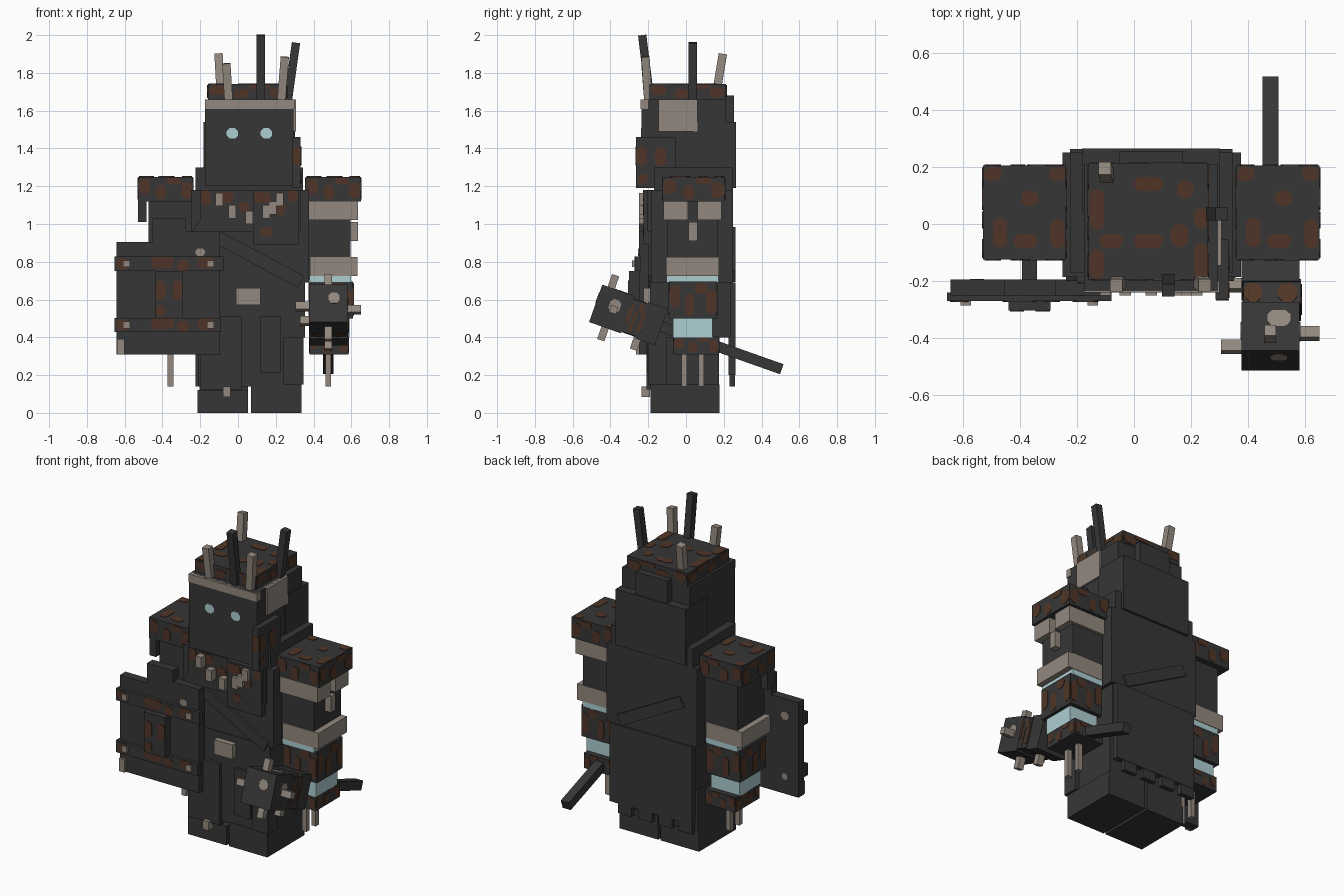
import bpy, bmesh, math
from mathutils import Matrix, Vector


def material(name, rgb):
    m = bpy.data.materials.new(name)
    m.diffuse_color = (*rgb, 1)
    return m


DARK = material("charcoal", (0.037, 0.037, 0.037))
RUST = material("rust brown", (0.080, 0.036, 0.020))
BONE = material("bone grey", (0.29, 0.25, 0.21))
CYAN = material("pale cyan", (0.42, 0.62, 0.64))
CX = 0.06  # body symmetry line


def finish(name, bm, mat, matrix=None):
    me = bpy.data.meshes.new(name)
    bmesh.ops.recalc_face_normals(bm, faces=bm.faces)
    if matrix:
        bm.transform(matrix)
    bm.to_mesh(me)
    bm.free()
    me.materials.append(mat)
    ob = bpy.data.objects.new(name, me)
    bpy.context.collection.objects.link(ob)
    return ob


def box(name, x, y, z, mat=DARK, matrix=None):
    """Box from (low, high) ranges."""
    bm = bmesh.new()
    bmesh.ops.create_cube(bm, size=1)
    for v in bm.verts:
        v.co = [r[0] if c < 0 else r[1] for c, r in zip(v.co, (x, y, z))]
    return finish(name, bm, mat, matrix)


def rod(name, a, b, width, mat):
    """Square bar between two points."""
    a, b = Vector(a), Vector(b)
    d = b - a
    rot = Matrix.Rotation(math.atan2(d.x, d.z), 4, 'Y') @ Matrix.Rotation(
        -math.atan2(d.y, math.hypot(d.x, d.z)), 4, 'X')
    h = width / 2
    return box(name, (-h, h), (-h, h), (0, d.length), mat, Matrix.Translation(a) @ rot)


def spots(name, axis, sign, plane, items, mat=RUST, matrix=None):
    """Thin chamfered plates (a, b, width, height) on an axis-aligned face."""
    bm = bmesh.new()
    others = [i for i in range(3) if i != axis]
    for a, b, w, h in items:
        c = min(w, h) * 0.28
        w, h = w / 2, h / 2
        ring = [(w, h - c), (w - c, h), (c - w, h), (-w, h - c),
                (-w, c - h), (c - w, -h), (w - c, -h), (w, c - h)]
        layers = []
        for depth in (-0.003, 0.003):
            vs = []
            for p, q in ring:
                co = [0, 0, 0]
                co[axis] = plane + sign * depth
                co[others[0]], co[others[1]] = a + p, b + q
                vs.append(bm.verts.new(co))
            layers.append(vs)
            bm.faces.new(vs)
        for i in range(8):
            j = (i + 1) % 8
            bm.faces.new((layers[0][i], layers[0][j], layers[1][j], layers[1][i]))
    return finish(name, bm, mat, matrix)


def side_spots(name, x, y, z, matrix=None):
    """Rust blotches around the four upright sides of a box."""
    H = z[1] - z[0]
    for axis, r, along in ((0, x, y), (1, y, x)):
        L = along[1] - along[0]
        items = [(along[0] + L * f, z[0] + H * g, L * w, H * h) for f, g, w, h in
                 ((0.12, 0.6, 0.2, 0.6), (0.42, 0.38, 0.18, 0.6),
                  (0.66, 0.82, 0.26, 0.28), (0.88, 0.45, 0.2, 0.65))]
        for sign in (-1, 1):
            spots(name, axis, sign, r[sign > 0], items, RUST, matrix)


def mir(r, side):
    return r if side > 0 else (2 * CX - r[1], 2 * CX - r[0])


# Head, cap, brow band, eyes
box("head", (-0.175, 0.295), (-0.235, 0.21), (1.2, 1.66))
box("cap", (-0.16, 0.26), (-0.195, 0.213), (1.66, 1.74))
side_spots("cap_side_rust", (-0.16, 0.26), (-0.195, 0.213), (1.66, 1.74))
spots("cap_top_rust", 2, 1, 1.74, [
    (0.05, 0.14, 0.1, 0.05), (-0.13, 0.05, 0.05, 0.14), (0.18, 0.12, 0.06, 0.06),
    (-0.08, -0.06, 0.08, 0.05), (0.05, -0.06, 0.1, 0.05), (-0.13, -0.14, 0.05, 0.1),
    (0.16, -0.04, 0.06, 0.08), (0.235, -0.13, 0.05, 0.12), (0.235, 0.02, 0.05, 0.07)])
box("brow_band", (-0.175, 0.3), (-0.24, -0.2), (1.61, 1.66), BONE)
spots("eyes", 1, -1, -0.236, [(-0.03, 1.48, 0.06, 0.055), (0.15, 1.48, 0.06, 0.055)], CYAN)
box("ear_plate", (0.28, 0.306), (-0.145, 0.06), (1.49, 1.66), BONE)
box("cheek_guard", (0.285, 0.332), (-0.265, -0.055), (1.19, 1.46))
spots("cheek_rust", 0, 1, 0.332, [(-0.235, 1.36, 0.05, 0.1), (-0.135, 1.36, 0.06, 0.1),
                                  (-0.23, 1.24, 0.05, 0.05)])
spots("cheek_front_rust", 1, -1, -0.265, [(0.31, 1.36, 0.045, 0.1)])
box("hood_back", (-0.182, 0.302), (0.04, 0.265), (1.19, 1.54))
box("hood_upper", (-0.05, 0.17), (0.2, 0.255), (1.5, 1.68))

# Horns
for a, b, m in (((-0.09, 0.155, 1.66), (-0.103, 0.195, 1.9), BONE),
                ((-0.05, -0.2, 1.66), (-0.062, -0.215, 1.85), BONE),
                ((0.23, -0.2, 1.66), (0.248, -0.215, 1.885), BONE),
                ((0.12, -0.19, 1.66), (0.12, -0.232, 2.0), DARK),
                ((0.265, 0.035, 1.66), (0.307, 0.035, 1.96), DARK)):
    rod("horn", a, b, 0.044, m)

# Torso, collar and cloth panels
box("collar", (-0.225, 0.345), (-0.17, 0.25), (1.15, 1.3))
box("torso", (-0.25, 0.375), (-0.185, 0.25), (0.69, 1.18))
box("waist", (-0.22, 0.355), (-0.19, 0.235), (0.4, 0.7))
box("chest_drape", (-0.2, 0.33), (-0.205, -0.15), (0.96, 1.18))
box("chest_panel", (0.08, 0.32), (-0.225, -0.15), (0.89, 1.18))
spots("chest_rust", 1, -1, -0.225, [(0.15, 0.96, 0.06, 0.05), (0.13, 1.14, 0.09, 0.06),
                                    (0.22, 1.08, 0.06, 0.07), (0.29, 1.15, 0.05, 0.06)])
spots("drape_rust", 1, -1, -0.205, [(-0.17, 1.14, 0.05, 0.08), (-0.07, 1.14, 0.09, 0.06),
                                    (0.03, 1.09, 0.06, 0.05)])
for x, z in ((-0.1, 1.13), (-0.03, 1.065), (0.06, 1.035), (0.15, 1.065), (0.185, 1.085), (0.22, 1.13)):
    box("necklace_tooth", (x - 0.02, x + 0.02), (-0.25, -0.2), (z - 0.035, z + 0.035), BONE)

# Diagonal strap, front and back
tilt = Matrix.Translation((CX, 0, 0.84)) @ Matrix.Rotation(math.radians(28), 4, 'Y')
box("front_strap", (-0.32, 0.31), (-0.2, -0.15), (-0.035, 0.035), DARK, tilt)
box("back_strap", (-0.24, 0.25), (0.2, 0.262), (-0.035, 0.035), DARK, tilt)

# Skirt and belt
box("buckle", (-0.01, 0.12), (-0.225, -0.18), (0.57, 0.66), BONE)
box("front_skirt_left", (-0.2, 0.02), (-0.21, -0.16), (0.125, 0.51))
box("front_skirt_flap", (0.12, 0.225), (-0.205, -0.16), (0.215, 0.51))
box("right_hip_flap", (0.24, 0.348), (-0.2, -0.1), (0.15, 0.4))
box("skirt_charm", (-0.08, -0.04), (-0.235, -0.19), (0.085, 0.14), BONE)
box("back_skirt", (-0.225, 0.345), (0.225, 0.262), (0.2, 0.69))
for x in (-0.18, -0.04, 0.1, 0.24):
    box("back_skirt_tab", (x - 0.045, x + 0.05), (0.23, 0.26), (0.14, 0.21))

# Legs with boots
for side in (1, -1):
    box("leg", mir((0.068, 0.325), side), (-0.125, 0.175), (0.1, 0.45))
    box("boot", mir((0.068, 0.335), side), (-0.188, 0.178), (0, 0.15 if side > 0 else 0.12))
box("front_leg_cloth", (-0.21, 0.33), (-0.185, -0.1), (0.14, 0.45))

# Arms
for side in (1, -1):
    px, py, pz = mir((0.358, 0.65), side), (-0.125, 0.205), (1.12, 1.25)
    box("shoulder_pad", px, py, pz)
    side_spots("pad_side_rust", px, py, pz)
    spots("pad_top_rust", 2, 1, 1.25, [
        (px[0] + a, b, w, h) for a, b, w, h in
        ((0.035, 0.175, 0.06, 0.05), (0.165, 0.09, 0.06, 0.05), (0.06, -0.03, 0.05, 0.1),
         (0.262, -0.035, 0.05, 0.1), (0.15, -0.06, 0.08, 0.05), (0.26, 0.175, 0.055, 0.05))])
    box("upper_arm", mir((0.37, 0.595), side), (-0.1, 0.17), (0.7, 1.13))
    box("elbow_band", mir((0.385, 0.632), side), (-0.105, 0.175), (0.725, 0.825), BONE)
    box("elbow_glow", mir((0.38, 0.597), side), (-0.102, 0.172), (0.69, 0.726), CYAN)
    fx, fy, fz = mir((0.375, 0.61), side), (-0.09, 0.165), (0.5, 0.695)
    box("forearm", fx, fy, fz)
    side_spots("forearm_rust", fx, fy, fz)
    box("wrist_glow", mir((0.39, 0.59), side), (-0.07, 0.14), (0.4, 0.51), CYAN)
    hx, hy, hz = mir((0.378, 0.585), side), (-0.065, 0.175), (0.31, 0.405)
    box("hand", hx, hy, hz)
    side_spots("hand_rust", hx, hy, hz)
    for y in (-0.01, 0.08):
        box("finger_bone", mir((0.462, 0.493), side), (y - 0.015, y + 0.015), (0.14, 0.32), BONE)

# Right bicep band with a gap and hanging tooth; left pad tab
for y in ((-0.12, 0.01), (0.06, 0.188)):
    box("bicep_band", (0.37, 0.635), y, (1.02, 1.118), BONE)
box("bicep_tooth", (0.595, 0.634), (0.013, 0.06), (0.91, 1.01), BONE)
box("left_pad_tab", (-0.53, -0.485), (-0.12, -0.05), (1.01, 1.13))

# Shield on the left arm
for x, top in (((-0.643, -0.455), 0.905), ((-0.455, -0.275), 1.03), ((-0.275, -0.095), 0.96)):
    box("shield_plank", x, (-0.25, -0.195), (0.31, top))
for z, right in ((0.79, -0.078), (0.465, -0.09)):
    sx, sz = (-0.655, right), (z - 0.038, z + 0.038)
    box("shield_strap", sx, (-0.27, -0.24), sz)
    spots("strap_rust", 1, -1, -0.27, [(x, z + d, w, 0.06) for x, d, w in (
        (-0.61, 0.0, 0.07), (-0.4, 0.008, 0.12), (-0.29, -0.008, 0.06), (-0.17, 0.005, 0.09))])
    for x in (-0.59, -0.145):
        box("shield_rivet", (x - 0.018, x + 0.018), (-0.285, -0.25), (z - 0.018, z + 0.018), BONE)
box("shield_boss", (-0.44, -0.293), (-0.303, -0.24), (0.5, 0.75))
spots("boss_rust", 1, -1, -0.303, [(-0.41, 0.65, 0.05, 0.1), (-0.32, 0.65, 0.05, 0.1),
                                   (-0.41, 0.54, 0.05, 0.06)])
box("shield_corner_bone", (-0.64, -0.6), (-0.265, -0.24), (0.31, 0.39), BONE)
spots("shield_chip", 1, -1, -0.25, [(-0.2, 0.85, 0.05, 0.04)], BONE)
spots("shield_back_chips", 1, 1, -0.195, [(-0.55, 0.8, 0.05, 0.05), (-0.55, 0.42, 0.04, 0.04)], BONE)
box("shield_grip", (-0.392, -0.34), (-0.2, -0.05), (0.55, 0.75))

# Hammer: local y runs from the striking face back along the handle
M = Matrix.Translation((0.478, -0.478, 0.58)) @ Matrix.Rotation(math.radians(-19.5), 4, 'X')
box("hammer_head", (-0.102, 0.102), (0, 0.18), (-0.105, 0.105), DARK, M)
cx, cy, cz = (-0.095, 0.107), (0.18, 0.27), (-0.095, 0.09)
box("hammer_collar", cx, cy, cz, DARK, M)
side_spots("collar_rust", cx, cy, cz, M)
spots("collar_top_rust", 2, 1, 0.09, [(-0.06, 0.22, 0.06, 0.07), (0.06, 0.22, 0.07, 0.07)], RUST, M)
spots("collar_bottom_rust", 2, -1, -0.095, [(-0.05, 0.22, 0.06, 0.07), (0.05, 0.22, 0.07, 0.07)], RUST, M)
box("hammer_back", (-0.102, 0.102), (0.26, 0.37), (-0.105, 0.1), DARK, M)
box("hammer_handle", (-0.028, 0.028), (0.3, 1.045), (-0.028, 0.028), DARK, M)
spots("face_chip", 1, -1, 0, [(0.03, 0.03, 0.06, 0.06)], BONE, M)
spots("top_chip", 2, 1, 0.105, [(0.03, 0.12, 0.08, 0.06), (0.0, 0.07, 0.03, 0.03)], BONE, M)
for s in (-1, 1):
    spots("cheek_chip", 0, s, 0.102 * s, [(0.1, 0.02, 0.06, 0.07)], BONE, M)
s = 0.02
for x, y, z in (((0.09, 0.172), (0.1 - s, 0.1 + s), (-s, s)),
                ((-0.173, -0.09), (0.05 - s, 0.05 + s), (-s, s)),
                ((-0.15, -0.09), (0.26, 0.3), (-s, s)),
                ((-s, s), (0.03, 0.07), (0.1, 0.175)),
                ((-s, s), (0.07, 0.11), (-0.175, -0.1)),
                ((-s, s), (0.25, 0.29), (-0.165, -0.09))):
    box("hammer_spike", x, y, z, BONE, M)
